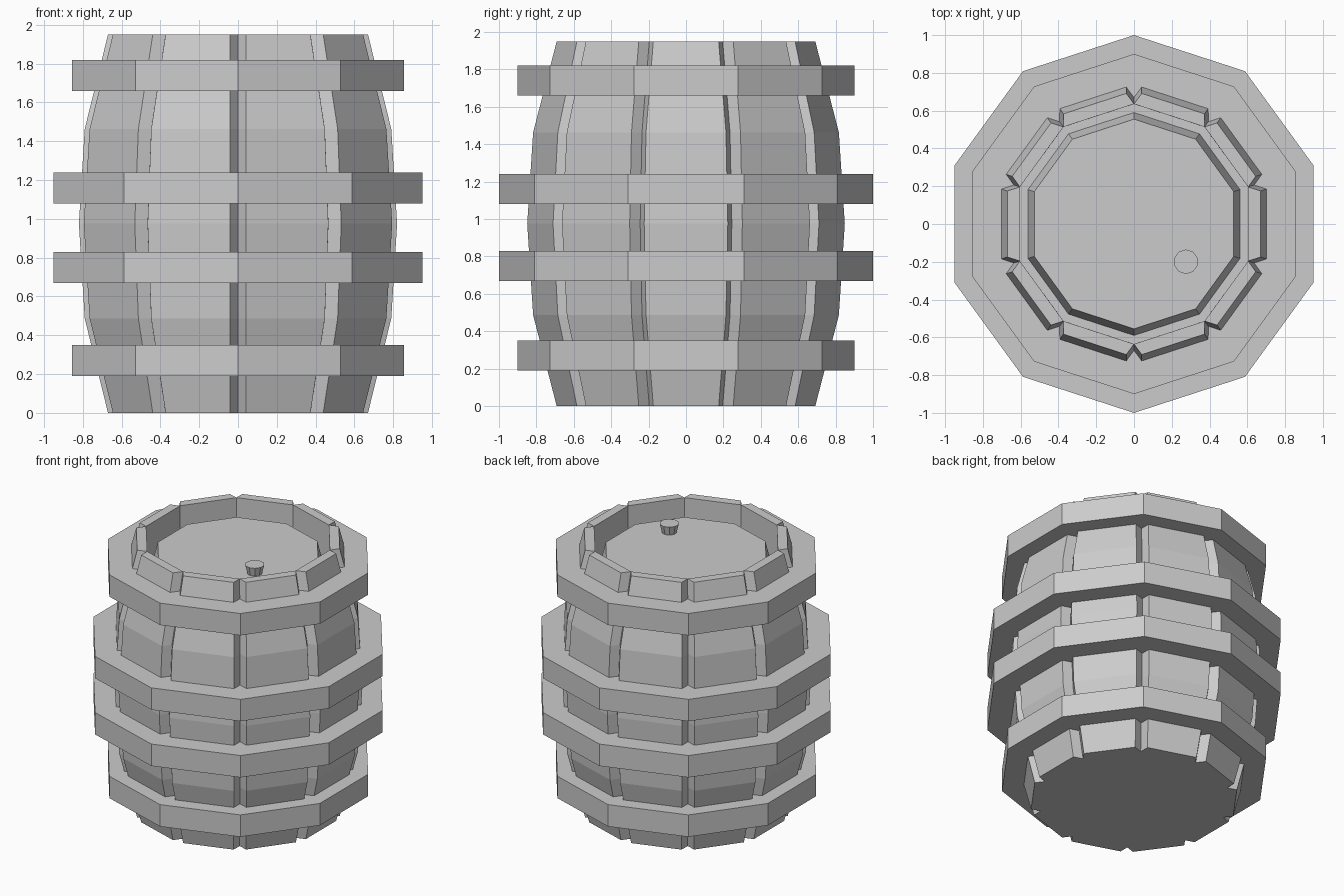
import bpy, bmesh
from math import cos, sin, pi
from mathutils import Vector

if "Cube" in bpy.data.objects:
    bpy.data.objects.remove(bpy.data.objects["Cube"])

N = 10  # sides of the barrel


def ring(r, z, n=N, cx=0, cy=0):
    return [Vector((cx + r * cos(pi / 2 + 2 * pi * k / n),
                    cy + r * sin(pi / 2 + 2 * pi * k / n), z)) for k in range(n)]


def bridge(bm, a, b):
    n = len(a)
    for i in range(n):
        j = (i + 1) % n
        bm.faces.new((a[i], a[j], b[j], b[i]))


def add(bm, pts):
    return [bm.verts.new(p) for p in pts]


def finish(bm, name):
    bmesh.ops.recalc_face_normals(bm, faces=bm.faces)
    me = bpy.data.meshes.new(name)
    bm.to_mesh(me)
    bm.free()
    ob = bpy.data.objects.new(name, me)
    bpy.context.collection.objects.link(ob)
    return ob


def stave_outline(apothem, z, groove_w=0.043, groove_d=0.069):
    """Decagon with a V groove at every corner."""
    r = apothem / cos(pi / N)
    c = ring(r, z)
    out = []
    for k in range(N):
        p, prev, nxt = c[k], c[k - 1], c[(k + 1) % N]
        g = p * ((r - groove_d) / r)
        g.z = z
        out += [p + (prev - p).normalized() * groove_w, g,
                p + (nxt - p).normalized() * groove_w]
    return out


# Staves: grooved bulging body with a recessed top
bm = bmesh.new()
profile = [(0.67, 0), (0.79, 0.487), (0.82, 0.975), (0.79, 1.463), (0.67, 1.95)]
loops = [add(bm, stave_outline(a, z)) for a, z in profile]
for a, b in zip(loops, loops[1:]):
    bridge(bm, a, b)
bm.faces.new(loops[0])
top = loops[-1]
for k in range(N):
    i = 3 * k
    bm.faces.new((top[i + 1], top[i + 2], top[(i + 3) % 30], top[(i + 4) % 30]))
rim = top[1::3]
rows = [rim] + [add(bm, ring(r, z)) for r, z in [(0.635, 1.70), (0.59, 1.70), (0.555, 1.845)]]
for a, b in zip(rows, rows[1:]):
    bridge(bm, a, b)
bm.faces.new(rows[-1])  # raised lid
finish(bm, "barrel_body")

# Hoops
for name, r_out, r_in, z0 in [("lower_end_hoop", 0.9, 0.65, 0.19),
                              ("lower_middle_hoop", 1.0, 0.75, 0.67),
                              ("upper_middle_hoop", 1.0, 0.75, 1.08),
                              ("upper_end_hoop", 0.9, 0.65, 1.66)]:
    bm = bmesh.new()
    z1 = z0 + 0.16
    ls = [add(bm, ring(r, z)) for r, z in
          [(r_out, z0), (r_out, z1), (r_in, z1), (r_in, z0)]]
    for a, b in zip(ls, ls[1:] + ls[:1]):
        bridge(bm, a, b)
    finish(bm, name)

# Tapered stopper on the lid
bm = bmesh.new()
low = add(bm, ring(0.047, 1.835, 10, 0.275, -0.2))
high = add(bm, ring(0.065, 1.91, 10, 0.275, -0.2))
bridge(bm, low, high)
bm.faces.new(low)
bm.faces.new(high)
finish(bm, "stopper")
